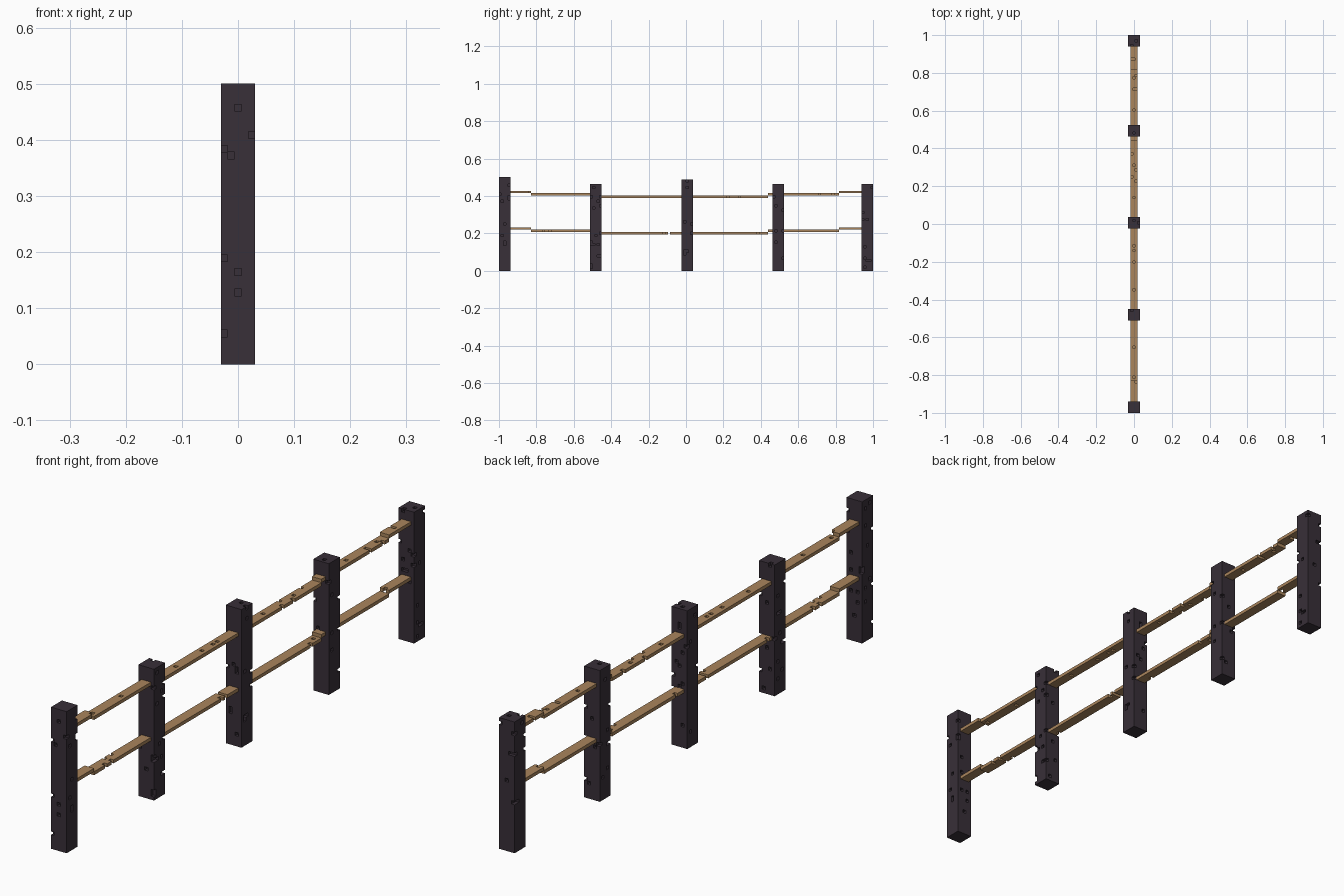
import bpy, random
from mathutils import Vector

if "Cube" in bpy.data.objects:
    bpy.data.objects.remove(bpy.data.objects["Cube"])

random.seed(7)
V = 2 / 164          # edge length of one block
DAMAGE = 0.04        # share of surface blocks chipped away


def material(name, rgb):
    m = bpy.data.materials.new(name)
    m.diffuse_color = (*rgb, 1)
    m.use_nodes = True
    m.node_tree.nodes["Principled BSDF"].inputs["Base Color"].default_value = m.diffuse_color
    return m


DARK = material("dark_wood", (0.040, 0.029, 0.040))
TAN = material("tan_wood", (0.40, 0.235, 0.108))


def build(name, cells, mat):
    """Skin a set of block cells (x, y, z indices) with its exposed faces."""
    verts, faces = {}, []
    for c in sorted(cells):
        for axis in range(3):
            for side in (0, 1):
                n = list(c)
                n[axis] += 2 * side - 1
                if tuple(n) in cells:
                    continue
                u, w = (axis + 1) % 3, (axis + 2) % 3
                quad = []
                for du, dw in ((0, 0), (1, 0), (1, 1), (0, 1)):
                    p = list(c)
                    p[axis] += side
                    p[u] += du
                    p[w] += dw
                    quad.append(verts.setdefault(tuple(p), len(verts)))
                faces.append(quad if side else quad[::-1])
    mesh = bpy.data.meshes.new(name)
    pts = [Vector(((x - 2.5) * V, (y - 82) * V, z * V)) for x, y, z in verts]
    mesh.from_pydata(pts, [], faces)
    mesh.materials.append(mat)
    obj = bpy.data.objects.new(name, mesh)
    bpy.context.collection.objects.link(obj)


# Posts: (first y block, height in blocks)
posts = [(0, 41), (40, 38), (80, 40), (120, 38), (159, 38)]
front_chips = {(2, 37), (4, 33), (0, 31), (1, 30), (0, 15), (2, 13), (2, 10), (0, 4)}
post_rows = set()
for i, (y0, h) in enumerate(posts):
    cells = set()
    for x in range(5):
        for y in range(5):
            for z in range(h):
                skin = x in (0, 4) or y in (0, 4) or z == h - 1
                chipped = skin and z > 0 and random.random() < DAMAGE
                if i == 0 and y == 0:
                    chipped = (x, z) in front_chips
                if not chipped:
                    cells.add((x, y0 + y, z))
    post_rows.update(range(y0, y0 + 5))
    build(f"post_{i + 1}", cells, DARK)


# Rails: one block thick, three wide, sagging in steps toward the middle
def sag(y):
    if y < 14 or y > 148:
        return 2
    return 1 if y < 45 or y > 117 else 0


upper_chips = {(2, y) for y in (153, 145, 140, 131, 93, 72, 70, 65, 53, 28, 15)}
upper_chips |= {(1, 112), (1, 102), (1, 153), (2, 107), (3, 105), (3, 100), (3, 140), (3, 146), (3, 13)}
lower_chips = {(x, 74) for x in (1, 2, 3)} | {(1, 22), (3, 22), (1, 25), (3, 19)}
lower_chips |= {(x, y) for x in (1, 2, 3) for y in range(5, 159) if random.random() < 0.03}

for name, z0, chips in (("upper_rail", 32, upper_chips), ("lower_rail", 16, lower_chips)):
    cells = {(x, y, z0 + sag(y)) for x in (1, 2, 3) for y in range(5, 159)
             if y not in post_rows and (x, y) not in chips}
    build(name, cells, TAN)
